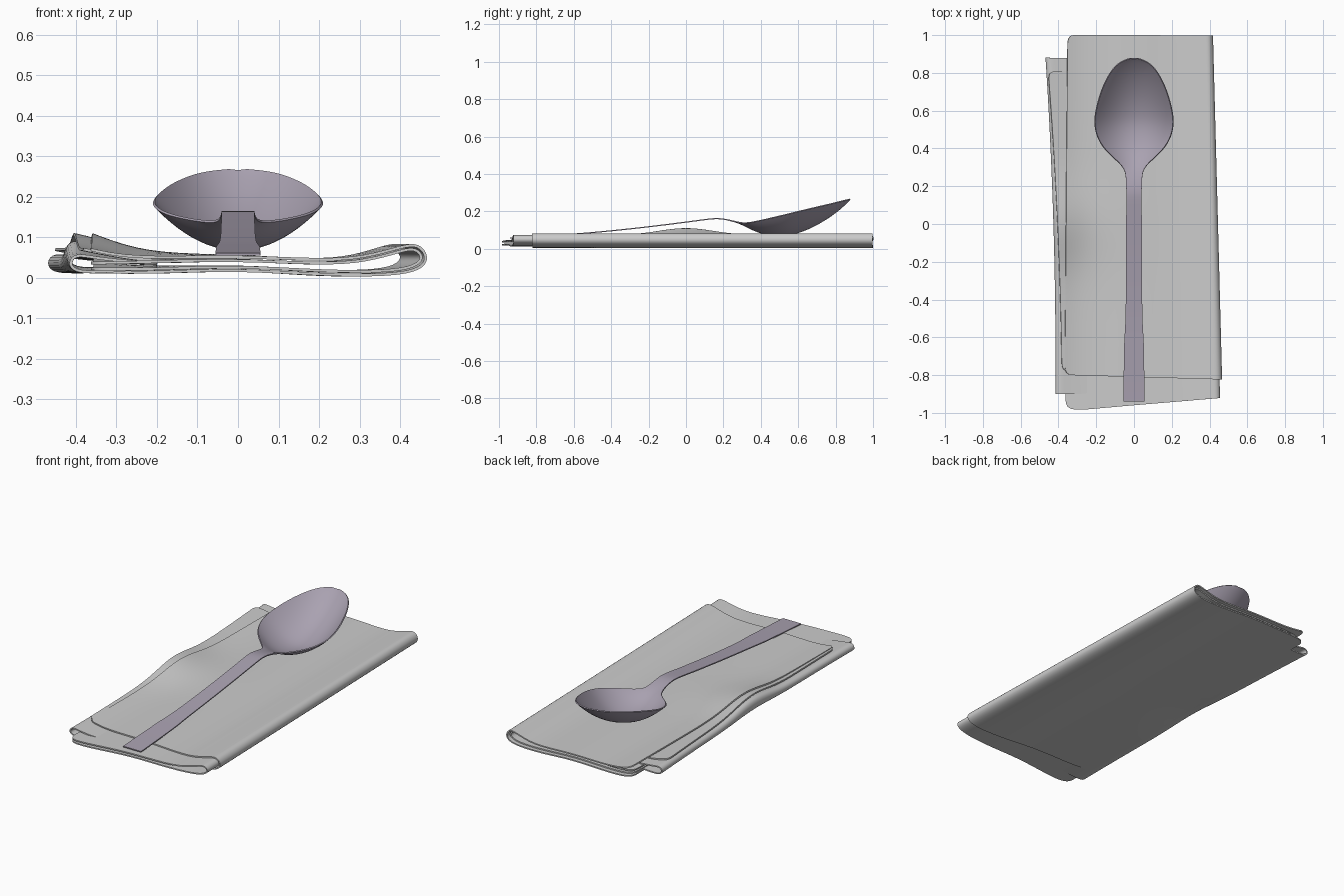
import bpy
import bmesh
import math

cube = bpy.data.objects.get("Cube")
if cube:
    bpy.data.objects.remove(cube, do_unlink=True)


def make_material(name, rgb):
    mat = bpy.data.materials.new(name)
    mat.use_nodes = True
    color = (*rgb, 1)
    mat.diffuse_color = color
    mat.node_tree.nodes["Principled BSDF"].inputs["Base Color"].default_value = color
    return mat


linen = make_material("grey linen", (0.60, 0.60, 0.60))
metal = make_material("mauve metal", (0.40, 0.36, 0.44))


def sheet(name, rows, mat, thickness):
    """Smooth, thickened surface through rows of points."""
    bm = bmesh.new()
    grid = [[bm.verts.new(p) for p in row] for row in rows]
    for a, b in zip(grid, grid[1:]):
        for i in range(len(a) - 1):
            bm.faces.new((a[i], a[i + 1], b[i + 1], b[i]))
    mesh = bpy.data.meshes.new(name)
    bm.to_mesh(mesh)
    bm.free()
    mesh.materials.append(mat)
    obj = bpy.data.objects.new(name, mesh)
    bpy.context.collection.objects.link(obj)
    bpy.ops.object.select_all(action='DESELECT')
    obj.select_set(True)
    bpy.context.view_layer.objects.active = obj
    smooth = obj.modifiers.new("smooth", 'SUBSURF')
    smooth.levels = 2
    solid = obj.modifiers.new("thickness", 'SOLIDIFY')
    solid.thickness = thickness
    solid.offset = 0
    for mod in (smooth.name, solid.name):
        bpy.ops.object.modifier_apply(modifier=mod)
    bpy.ops.object.shade_smooth_by_angle(angle=math.radians(40))
    return obj


def cloth(name, profile, front, back, skew, steps=26):
    """Sweep a folded (x, z) profile along y, with slanted ends and a crease."""
    rows = []
    for i in range(steps + 1):
        t = i / steps
        row = []
        for x, z in profile:
            y = front(x) * (1 - t) + back(x) * t
            # raised wrinkle near the middle of the open edge
            side = min(max((-0.14 - x) / 0.2, 0), 1)
            lift = 0.038 * min(z / 0.06, 1) * side * math.exp(-(y / 0.2) ** 2)
            row.append((skew(x, y), y, z + lift))
        rows.append(row)
    return sheet(name, rows, linen, 0.007)


# Napkin: two nested layers folded along the left side
def taper(x, y):
    return x * (1 - 0.06 * y) if x > 0 else x + 0.008 * y


outer_fold = [(-0.36, 0.014), (-0.2, 0.012), (0, 0.022), (0.2, 0.006), (0.36, 0.006),
              (0.43, 0.02), (0.448, 0.05), (0.425, 0.084), (0.385, 0.077), (0.3, 0.05),
              (0.2, 0.042), (0, 0.054), (-0.2, 0.048), (-0.3, 0.056), (-0.36, 0.07)]
inner_fold = [(-0.355, 0.022), (-0.2, 0.02), (0, 0.03), (0.2, 0.015), (0.35, 0.015),
              (0.415, 0.027), (0.435, 0.05), (0.415, 0.074), (0.38, 0.066), (0.3, 0.041),
              (0.2, 0.033), (0, 0.045), (-0.2, 0.039), (-0.355, 0.036)]
cloth("napkin_outer_fold", outer_fold,
      lambda x: -0.81 - 0.03 * x, lambda x: 1.0 - 0.005 * x, taper)
cloth("napkin_inner_fold", inner_fold,
      lambda x: -0.96 + 0.09 * x, lambda x: 0.98, taper)


# Napkin: narrower layers showing along the right side
def flare(x, y):
    return x - 0.03 * y - 0.02 * y * y if x < -0.25 else x


right_fold = [(-0.2, 0.027), (-0.36, 0.012), (-0.415, 0.016), (-0.428, 0.036),
              (-0.412, 0.06), (-0.36, 0.047), (-0.2, 0.034)]
right_flap = [(-0.15, 0.04), (-0.26, 0.043), (-0.34, 0.057), (-0.405, 0.07)]
cloth("napkin_right_fold", right_fold,
      lambda x: -0.9, lambda x: 0.88 - 0.03 * (x + 0.4), lambda x, y: flare(x, y))
cloth("napkin_right_flap", right_flap,
      lambda x: -0.78, lambda x: 0.81, lambda x, y: flare(x, y) - 0.015 * y)

# Spoon stations: y, half width, edge height, hollow depth
handle = [(-0.94, 0.056, 0.058, 0), (-0.92, 0.056, 0.059, 0), (-0.75, 0.054, 0.069, 0),
          (-0.6, 0.052, 0.079, 0), (-0.55, 0.045, 0.082, 0), (-0.3, 0.042, 0.105, 0),
          (0, 0.041, 0.142, 0), (0.12, 0.041, 0.159, 0), (0.17, 0.041, 0.163, 0),
          (0.22, 0.041, 0.156, 0), (0.27, 0.045, 0.144, 0.002)]
bowl = [(0.3, 0.057, 0.138, 0.008), (0.33, 0.085, 0.139, 0.024), (0.37, 0.13, 0.146, 0.052),
        (0.42, 0.175, 0.157, 0.08), (0.48, 0.202, 0.171, 0.104), (0.54, 0.21, 0.185, 0.118),
        (0.6, 0.203, 0.2, 0.117), (0.67, 0.185, 0.217, 0.106), (0.74, 0.16, 0.233, 0.083),
        (0.8, 0.128, 0.247, 0.055), (0.84, 0.096, 0.257, 0.03), (0.865, 0.06, 0.263, 0.012),
        (0.877, 0.022, 0.266, 0.002)]
columns = [math.sin(math.pi / 2 * k / 6) for k in range(-6, 7)]
sheet("spoon",
      [[(w * u, y, z - d * (1 - u * u)) for u in columns] for y, w, z, d in handle + bowl],
      metal, 0.006)
